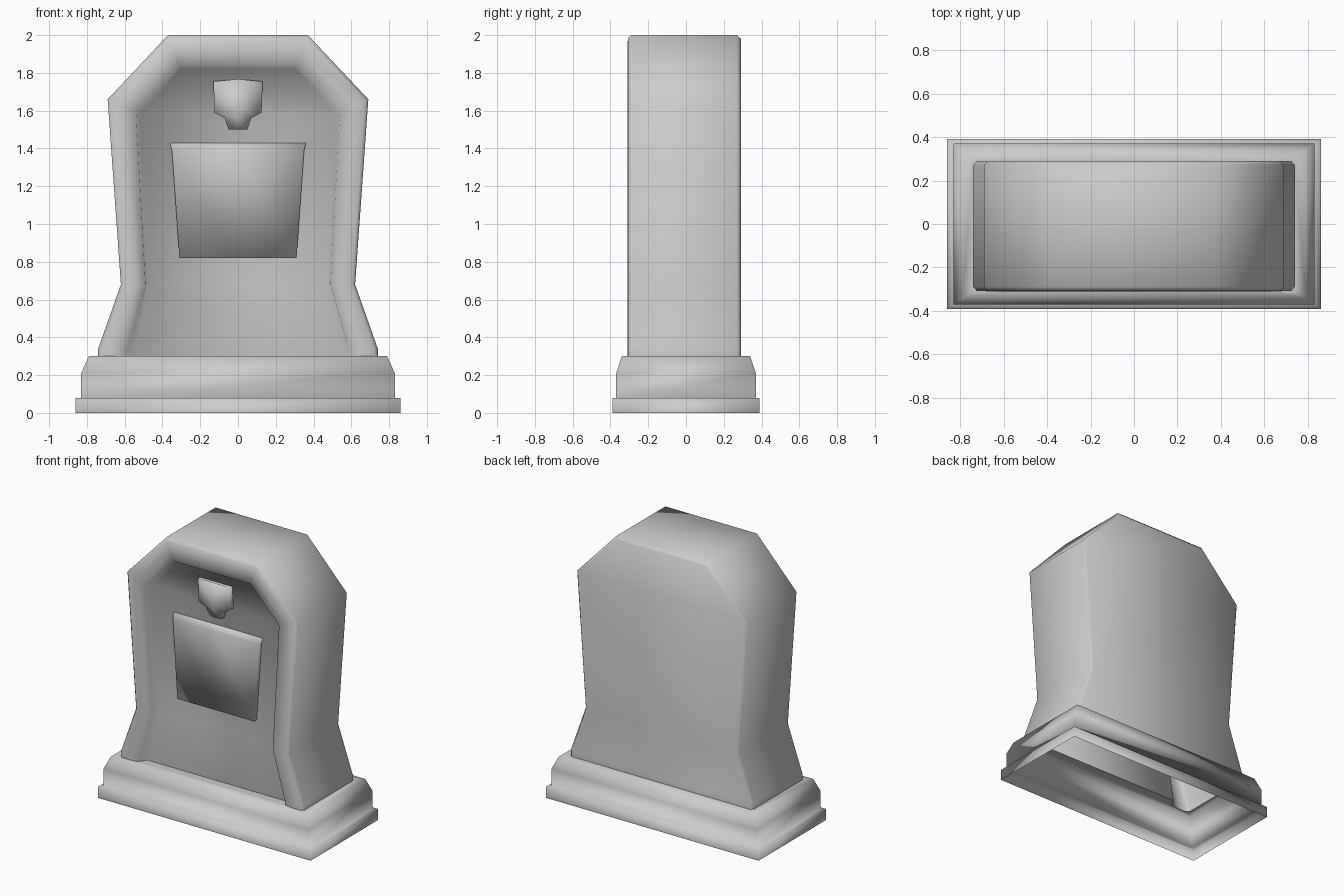
import bpy
import bmesh
from mathutils import Vector

cube = bpy.data.objects.get("Cube")
if cube:
    bpy.data.objects.remove(cube)

stone = bpy.data.materials.new("grey_stone")
stone.use_nodes = True
grey = (0.6, 0.6, 0.6, 1)
stone.diffuse_color = grey
bsdf = stone.node_tree.nodes["Principled BSDF"]
bsdf.inputs["Base Color"].default_value = grey
bsdf.inputs["Roughness"].default_value = 0.8


def finish(name, bm):
    bmesh.ops.recalc_face_normals(bm, faces=bm.faces)
    for face in bm.faces:
        face.smooth = True
    mesh = bpy.data.meshes.new(name)
    bm.to_mesh(mesh)
    bm.free()
    mesh.materials.append(stone)
    obj = bpy.data.objects.new(name, mesh)
    bpy.context.collection.objects.link(obj)


def loft(bm, rows, closed=False):
    """Join rows of points with quads and return the rows of vertices."""
    verts = [[bm.verts.new(p) for p in row] for row in rows]
    for a, b in zip(verts, verts[1:]):
        n = len(a)
        for i in range(n if closed else n - 1):
            j = (i + 1) % n
            bm.faces.new((a[i], a[j], b[j], b[i]))
    return verts


def arch(half, depths):
    """Mirror a half outline into an open arch, one depth per point."""
    right = [Vector((x, y, z)) for (x, z), y in zip(half, depths)]
    left = [Vector((-p.x, p.y, p.z)) for p in reversed(right)]
    return right + left


def between(a, b, t):
    """Blend two half outlines."""
    return [tuple(Vector(p).lerp(Vector(q), t)) for p, q in zip(a, b)]


def fill_across(bm, row):
    """Close an arch with quads running from left to right."""
    n = len(row)
    for i in range(n // 2 - 1):
        bm.faces.new((row[i], row[i + 1], row[n - 2 - i], row[n - 1 - i]))


# Headstone: outer outline, rounded rim, opening and sunken face
outer = [(.74, .30), (.74, .34), (.62, .68), (.69, 1.66), (.37, 2.0)]
opening = [(.595, .30), (.585, .34), (.49, .68), (.54, 1.60), (.31, 1.84)]
recess = [(.56, .30), (.55, .34), (.475, .68), (.52, 1.58), (.30, 1.825)]
wall = [-.245, -.243, -.225, -.228, -.262]
chamfer = between(outer, opening, .12)
crest = between(outer, opening, .55)
levels = [arch(chamfer, [.29] * 5), arch(outer, [.27] * 5),
          arch(outer, [-.29] * 5), arch(chamfer, [-.308] * 5),
          arch(crest, [-.31] * 5), arch(opening, [-.298] * 5),
          arch(recess, wall)]
bm = bmesh.new()
rows = loft(bm, levels)
fill_across(bm, rows[0])
fill_across(bm, rows[-1])
finish("headstone", bm)

# Plinth: hollow stepped base whose top opens into the headstone
steps = [(.86, .39, 0), (.86, .39, .08), (.83, .37, .08),
         (.83, .37, .21), (.79, .34, .30)]
bm = bmesh.new()
rows = loft(bm, [[(x, y, z), (-x, y, z), (-x, -y, z), (x, -y, z)]
                 for x, y, z in steps], closed=True)
foot = [lv[0] for lv in levels] + [lv[-1] for lv in reversed(levels)]
foot = [bm.verts.new(p) for p in foot]
edges = [bm.edges.new((foot[i - 1], foot[i])) for i in range(len(foot))]
top = rows[-1]
edges += [bm.edges.get((top[i - 1], top[i])) for i in range(4)]
bmesh.ops.triangle_fill(bm, edges=edges, use_beauty=True, normal=(0, 0, 1))
finish("plinth", bm)


def relief(name, root, sections):
    """Raised shape from rows of half width, height, side depth, middle depth."""
    bm = bmesh.new()
    rows = loft(bm, [[(-w, root, z), (-w, side, z), (0, mid, z + lift),
                      (w, side, z), (w, root, z)]
                     for w, z, side, mid, lift in sections])
    bm.faces.new(rows[0])
    bm.faces.new(rows[-1])
    finish(name, bm)


# Inscription panel, sloping into the face along its upper edge
relief("inscription_panel", -.22, [(.36, 1.43, -.231, -.231, 0),
                                   (.35, 1.39, -.252, -.252, 0),
                                   (.31, .82, -.258, -.258, 0)])

# Small shield ornament
relief("shield_ornament", -.23, [(.13, 1.755, -.275, -.29, .012),
                                 (.125, 1.59, -.275, -.29, 0),
                                 (.07, 1.56, -.27, -.285, 0),
                                 (.05, 1.50, -.26, -.27, 0)])
